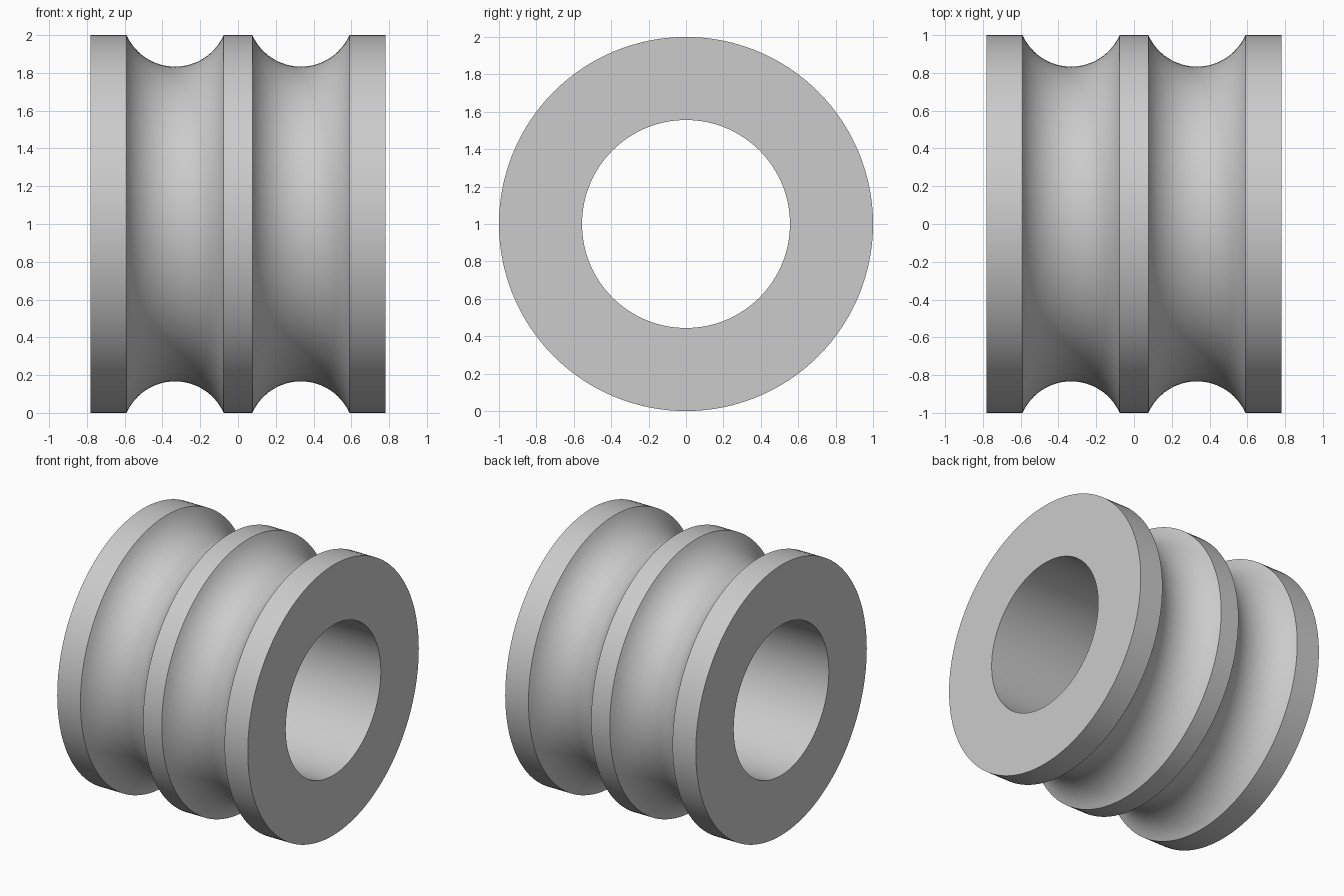
import bpy, bmesh, math
from mathutils import Matrix, Vector

cube = bpy.data.objects.get("Cube")
if cube:
    bpy.data.objects.remove(cube, do_unlink=True)

HALF_WIDTH, OUTER, BORE = 0.78, 1.0, 0.556
GROOVE_X, GROOVE_HALF, GROOVE_DEPTH = 0.333, 0.257, 0.167
SEGMENTS, ARC_STEPS = 128, 24


def groove(cx):
    """Circular-arc groove cut into the rim, as (x, radius) points."""
    r = (GROOVE_HALF ** 2 + GROOVE_DEPTH ** 2) / (2 * GROOVE_DEPTH)
    centre = OUTER - GROOVE_DEPTH + r
    sweep = math.asin(GROOVE_HALF / r)
    angles = [sweep * (2 * i / ARC_STEPS - 1) for i in range(ARC_STEPS + 1)]
    return [(cx + r * math.sin(a), centre - r * math.cos(a)) for a in angles]


# Closed cross-section: bore, end faces, rims and two grooves
profile = [(-HALF_WIDTH, BORE), (-HALF_WIDTH, OUTER)]
profile += groove(-GROOVE_X) + groove(GROOVE_X)
profile += [(HALF_WIDTH, OUTER), (HALF_WIDTH, BORE)]

# Revolve the section around the x axis
bm = bmesh.new()
rings = []
for s in range(SEGMENTS):
    turn = Matrix.Rotation(2 * math.pi * s / SEGMENTS, 3, 'X')
    rings.append([bm.verts.new(turn @ Vector((x, 0, r))) for x, r in profile])
for s, ring in enumerate(rings):
    following = rings[(s + 1) % SEGMENTS]
    for i in range(len(profile)):
        j = (i + 1) % len(profile)
        bm.faces.new((ring[i], ring[j], following[j], following[i]))
bmesh.ops.recalc_face_normals(bm, faces=bm.faces[:])
mesh = bpy.data.meshes.new("grooved_roller")
bm.to_mesh(mesh)
bm.free()

roller = bpy.data.objects.new("grooved_roller", mesh)
roller.location.z = OUTER
bpy.context.collection.objects.link(roller)

# Plain grey finish
grey = bpy.data.materials.new("light_grey")
grey.use_nodes = True
grey.diffuse_color = (0.6, 0.6, 0.6, 1)
grey.node_tree.nodes["Principled BSDF"].inputs["Base Color"].default_value = grey.diffuse_color
mesh.materials.append(grey)

# Smooth curves with crisp rim edges
bpy.ops.object.select_all(action='DESELECT')
roller.select_set(True)
bpy.context.view_layer.objects.active = roller
bpy.ops.object.shade_smooth_by_angle(angle=math.radians(30))
